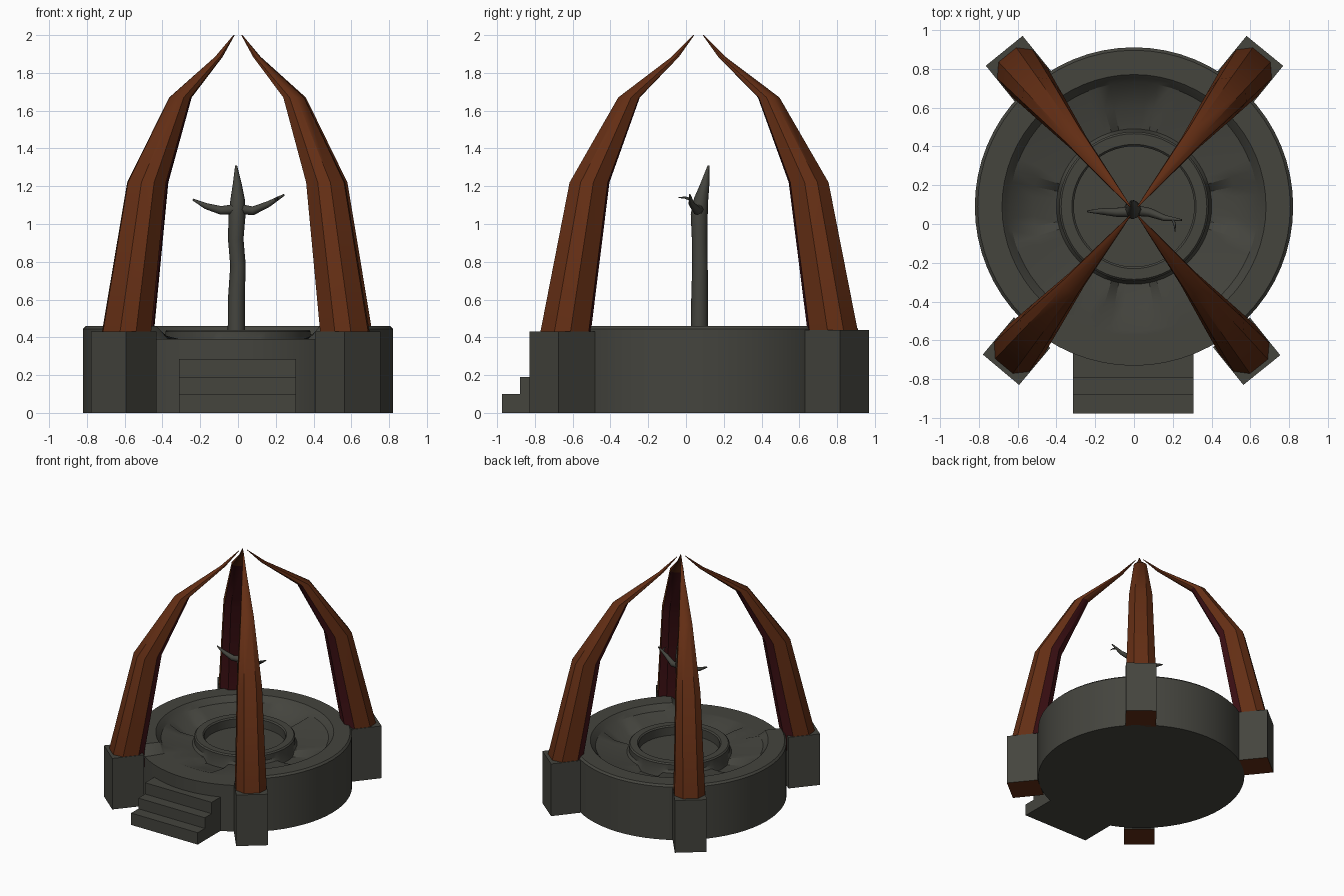
import bpy, bmesh, math
from mathutils import Vector, Matrix

if "Cube" in bpy.data.objects:
    bpy.data.objects.remove(bpy.data.objects["Cube"])


def material(name, rgb):
    m = bpy.data.materials.new(name)
    m.diffuse_color = (*rgb, 1)
    m.use_nodes = True
    m.node_tree.nodes["Principled BSDF"].inputs["Base Color"].default_value = m.diffuse_color
    return m


STONE = material("dark_stone", (0.058, 0.058, 0.048))
RUST = material("rust_brown", (0.125, 0.027, 0.007))
BLOOD = material("dark_red", (0.055, 0.006, 0.008))


def finish(name, bm, mats, angle=30):
    bmesh.ops.recalc_face_normals(bm, faces=bm.faces[:])
    me = bpy.data.meshes.new(name)
    bm.to_mesh(me)
    bm.free()
    for m in mats:
        me.materials.append(m)
    ob = bpy.data.objects.new(name, me)
    bpy.context.collection.objects.link(ob)
    bpy.ops.object.select_all(action='DESELECT')
    ob.select_set(True)
    bpy.context.view_layer.objects.active = ob
    bpy.ops.object.shade_smooth_by_angle(angle=math.radians(angle))
    return ob


def loft(bm, rings):
    """Skin a list of equal point rings and cap both ends; returns side faces with column index."""
    vs = [[bm.verts.new(p) for p in r] for r in rings]
    n = len(vs[0])
    sides = []
    for a, b in zip(vs, vs[1:]):
        for i in range(n):
            j = (i + 1) % n
            sides.append((bm.faces.new((a[i], a[j], b[j], b[i])), i))
    bm.faces.new(vs[0][::-1])
    bm.faces.new(vs[-1])
    return sides


# round basin: lathe profile, with a lowered front rim and four sunken sectors
CY = 0.09
profile = [(0.82, 0), (0.82, 0.445), (0.805, 0.46), (0.68, 0.46), (0.665, 0.445),
           (0.64, 0.415), (0.52, 0.385), (0.40, 0.365), (0.385, 0.385), (0.385, 0.43),
           (0.375, 0.44), (0.32, 0.44), (0.31, 0.43), (0.31, 0.36)]
SEG = 64
rings = []
for r, z in profile:
    ring = []
    for i in range(SEG):
        a = 2 * math.pi * i / SEG
        x, y = r * math.cos(a), r * math.sin(a)
        h = z
        if r > 0.6 and y < 0 and abs(math.cos(a)) < 0.56:
            h = min(z, 0.39)
        off = abs((a + math.pi / 4) % (math.pi / 2) - math.pi / 4)
        if 0.39 < r < 0.6 and off < 0.25:
            h -= 0.04
        ring.append((x, y + CY, h))
    rings.append(ring)
bm = bmesh.new()
loft(bm, rings)
finish("round_basin", bm, [STONE])

# front steps
for k, (front, top) in enumerate([(-0.975, 0.10), (-0.88, 0.19), (-0.79, 0.285)]):
    bm = bmesh.new()
    bmesh.ops.create_cube(bm, size=1, matrix=Matrix.Translation((-0.003, (front - 0.55) / 2, top / 2))
                          @ Matrix.Diagonal((0.62, -0.55 - front, top, 1)))
    finish(f"front_step_{k + 1}", bm, [STONE])

# four pillars with curved claws
CENTRE = Vector((0, 0.066))
corners = {"front_left": (-0.605, -0.655), "front_right": (0.58, -0.655),
           "back_left": (-0.59, 0.795), "back_right": (0.595, 0.795)}
# fraction of the way to the centre, height, half size
path = [(0.02, 0.30, 0.128), (0.025, 0.43, 0.124), (0.20, 1.22, 0.098),
        (0.49, 1.67, 0.053), (0.83, 1.885, 0.018), (0.965, 2.0, 0.003)]
for name, (px, py) in corners.items():
    base = Vector((px, py))
    out = (base - CENTRE).normalized()
    side = Vector((-out.y, out.x))
    height = 0.43 if py < 0 else 0.44

    bm = bmesh.new()
    sq = [base + out * u * 0.125 + side * v * 0.122 for u, v in ((1, 1), (-1, 1), (-1, -1), (1, -1))]
    loft(bm, [[(p.x, p.y, z) for p in sq] for z in (0, height)])
    bm.normal_update()
    for f in bm.faces:
        if f.calc_center_median().z < 0.01:
            f.material_index = 1
    finish(f"{name}_pillar", bm, [STONE, RUST])

    bm = bmesh.new()
    c = 0.5
    octo = [(1, -c), (1, c), (c, 1), (-c, 1), (-1, c), (-1, -c), (-c, -1), (c, -1)]
    rings = []
    for t, z, s in path:
        p = base.lerp(CENTRE, t)
        ring = []
        for u, v in octo:
            q = p + out * u * s + side * v * s * 0.95
            ring.append((q.x, q.y, z))
        rings.append(ring)
    for f, col in loft(bm, rings):
        # inward faces are stained
        if col in (3, 4, 5) and f.calc_center_median().z < 1.75:
            f.material_index = 1
    finish(f"{name}_claw", bm, [RUST, BLOOD], 40)


# withered tree in the middle: tapered tubes along short paths
def tube(name, pts, n=8):
    bm = bmesh.new()
    P = [Vector(p[:3]) for p in pts]
    rings = []
    for i, p in enumerate(P):
        d = (P[min(i + 1, len(P) - 1)] - P[max(i - 1, 0)]).normalized()
        e = d.cross(Vector((0, 1, 0))).normalized()
        g = d.cross(e)
        r = pts[i][3]
        rings.append([p + (e * math.cos(2 * math.pi * k / n) + g * math.sin(2 * math.pi * k / n)) * r
                      for k in range(n)])
    loft(bm, rings)
    finish(name, bm, [STONE], 50)


tube("tree_trunk", [(-0.01, 0.07, 0.34, 0.046), (-0.008, 0.072, 0.62, 0.044), (0.0, 0.074, 0.78, 0.041),
                    (-0.012, 0.072, 0.92, 0.041), (-0.005, 0.07, 1.05, 0.045), (-0.002, 0.08, 1.13, 0.038),
                    (-0.004, 0.10, 1.21, 0.024), (-0.01, 0.12, 1.31, 0.005)])
tube("left_branch", [(0.0, 0.065, 1.08, 0.028), (-0.09, 0.06, 1.072, 0.023),
                     (-0.17, 0.065, 1.095, 0.016), (-0.24, 0.065, 1.13, 0.005)])
tube("right_branch", [(0.0, 0.07, 1.08, 0.028), (0.08, 0.06, 1.07, 0.023),
                      (0.16, 0.03, 1.105, 0.016), (0.245, 0.02, 1.155, 0.005)])
tube("right_twig", [(0.20, 0.025, 1.13, 0.009), (0.21, -0.005, 1.14, 0.006), (0.212, -0.04, 1.14, 0.002)])
